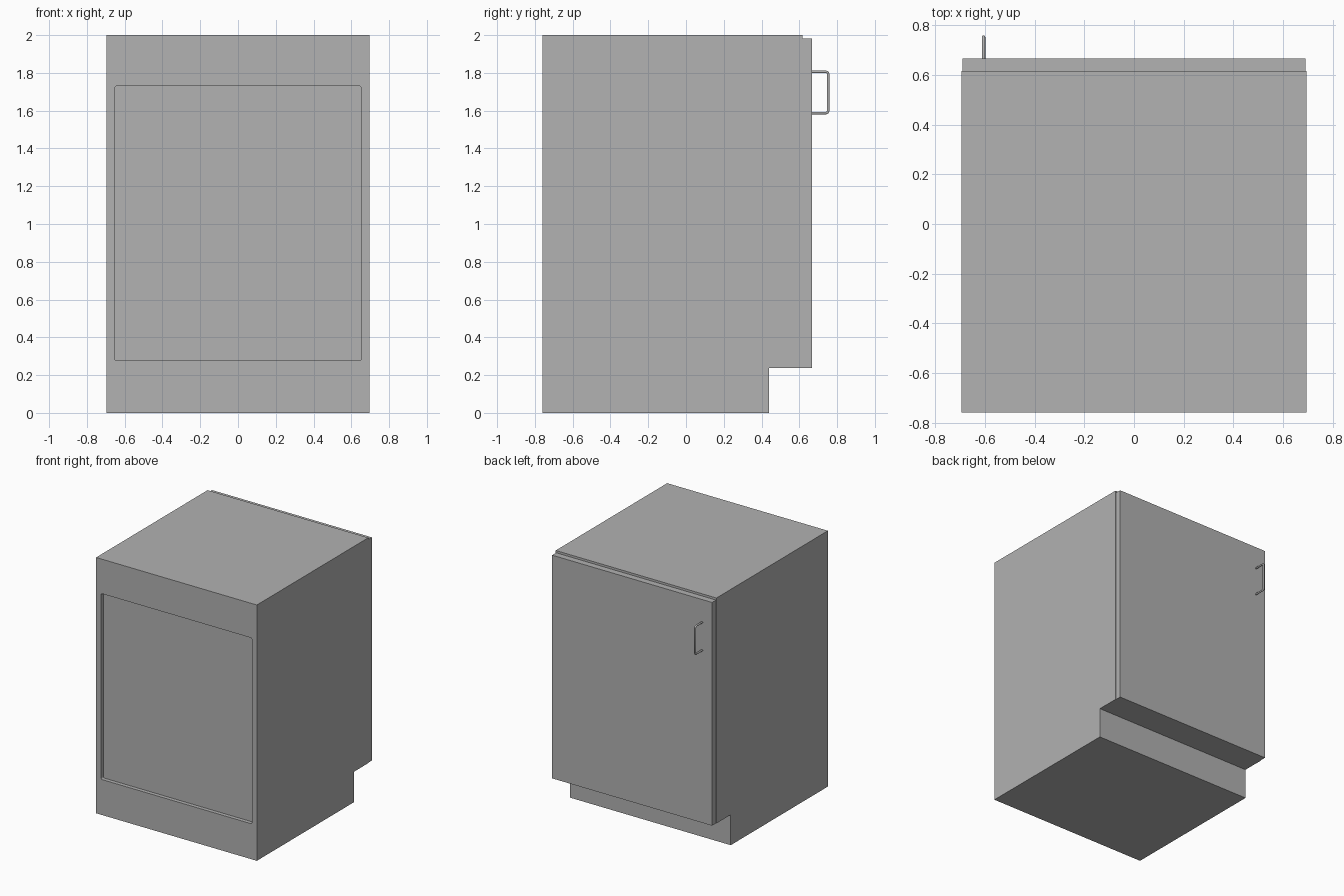
import bpy
import bmesh
from math import radians
from mathutils import Vector

cube = bpy.data.objects.get("Cube")
if cube:
    bpy.data.objects.remove(cube, do_unlink=True)

HALF_WIDTH = 0.695
FRONT, DOOR_BACK, DOOR_FACE, HANDLE_END = -0.76, 0.617, 0.666, 0.76
KICK_Y, KICK_Z = 0.44, 0.238

grey = bpy.data.materials.new("grey")
grey.use_nodes = True
colour = (0.445, 0.445, 0.445, 1)
grey.diffuse_color = colour
grey.node_tree.nodes["Principled BSDF"].inputs["Base Color"].default_value = colour


def add_object(name, bm):
    bmesh.ops.recalc_face_normals(bm, faces=bm.faces)
    mesh = bpy.data.meshes.new(name)
    bm.to_mesh(mesh)
    bm.free()
    mesh.materials.append(grey)
    obj = bpy.data.objects.new(name, mesh)
    bpy.context.collection.objects.link(obj)
    return obj


def box(name, low, high, round_y_edges=0):
    bm = bmesh.new()
    bmesh.ops.create_cube(bm, size=1)
    low, high = Vector(low), Vector(high)
    for v in bm.verts:
        v.co = (low + high) / 2 + v.co * (high - low)
    if round_y_edges:
        edges = [e for e in bm.edges if abs(e.verts[0].co.y - e.verts[1].co.y) > 0.01]
        bmesh.ops.bevel(bm, geom=edges, offset=round_y_edges, segments=4,
                        profile=0.5, affect='EDGES')
    return add_object(name, bm)


# Cabinet body: side profile with toe kick, extruded across the width
profile = [(FRONT, 0), (KICK_Y, 0), (KICK_Y, KICK_Z),
           (DOOR_BACK, KICK_Z), (DOOR_BACK, 2), (FRONT, 2)]
bm = bmesh.new()
side = bm.faces.new([bm.verts.new((-HALF_WIDTH, y, z)) for y, z in profile])
extruded = bmesh.ops.extrude_face_region(bm, geom=[side])["geom"]
bmesh.ops.translate(bm, vec=(2 * HALF_WIDTH, 0, 0),
                    verts=[g for g in extruded if isinstance(g, bmesh.types.BMVert)])
body = add_object("cabinet_body", bm)

# Shallow recessed panel with softened corners, cut into the front
cutter = box("recess_cutter", (-0.653, FRONT - 0.1, 0.277),
             (0.653, FRONT + 0.03, 1.73), round_y_edges=0.012)
cutter.hide_render = True
cut = body.modifiers.new("recess", 'BOOLEAN')
cut.operation, cut.solver, cut.object = 'DIFFERENCE', 'EXACT', cutter
bpy.context.view_layer.objects.active = body
body.select_set(True)
bpy.ops.object.modifier_apply(modifier=cut.name)
bpy.data.objects.remove(cutter, do_unlink=True)

# Door, slightly smaller than the body
box("door", (-0.691, DOOR_BACK, KICK_Z), (0.691, DOOR_FACE, 1.983))

# Handle: bent round bar
RADIUS = 0.007
bar_y, low_z, high_z, bend = HANDLE_END - RADIUS, 1.587, 1.806, 0.012
path = [(DOOR_FACE - 0.005, low_z), (bar_y - bend, low_z),
        (bar_y - bend * 0.3, low_z + bend * 0.3), (bar_y, low_z + bend),
        (bar_y, high_z - bend), (bar_y - bend * 0.3, high_z - bend * 0.3),
        (bar_y - bend, high_z), (DOOR_FACE - 0.005, high_z)]
curve = bpy.data.curves.new("door_handle", 'CURVE')
curve.dimensions = '3D'
curve.bevel_depth = RADIUS
curve.bevel_resolution = 3
curve.use_fill_caps = True
spline = curve.splines.new('POLY')
spline.points.add(len(path) - 1)
for point, (y, z) in zip(spline.points, path):
    point.co = (-0.606, y, z, 1)
curve.materials.append(grey)
handle = bpy.data.objects.new("door_handle", curve)
bpy.context.collection.objects.link(handle)
bpy.ops.object.select_all(action='DESELECT')
handle.select_set(True)
bpy.context.view_layer.objects.active = handle
bpy.ops.object.convert(target='MESH')
bpy.ops.object.shade_smooth_by_angle(angle=radians(50))
